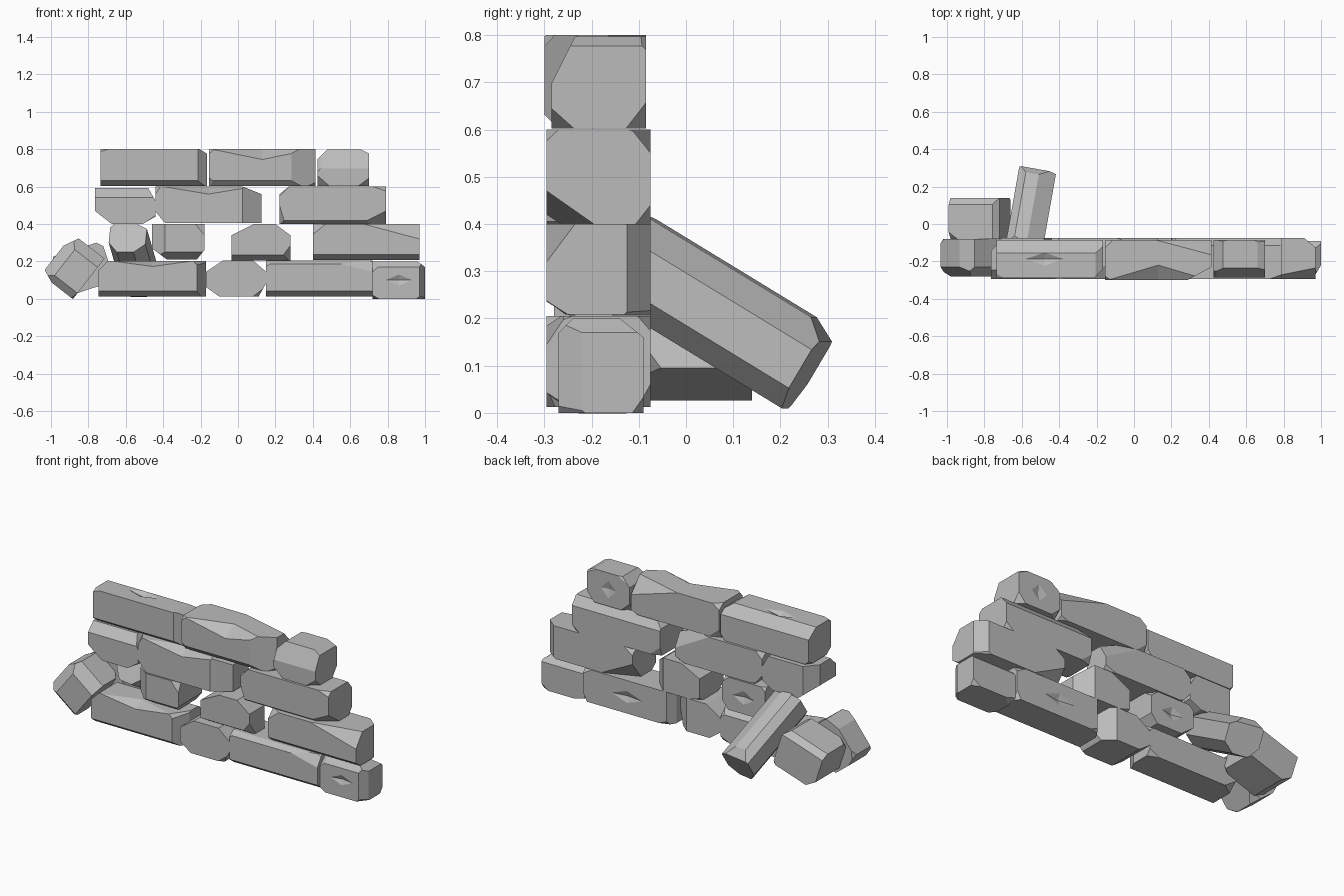
import bpy, bmesh, random
from math import radians
from mathutils import Vector

if "Cube" in bpy.data.objects:
    bpy.data.objects.remove(bpy.data.objects["Cube"])
random.seed(4)

# One grey stone colour
GREY = (0.5, 0.5, 0.5, 1)
stone_mat = bpy.data.materials.new("stone grey")
stone_mat.use_nodes = True
stone_mat.diffuse_color = GREY
shader = next(n for n in stone_mat.node_tree.nodes if n.type == "BSDF_PRINCIPLED")
shader.inputs["Base Color"].default_value = GREY
shader.inputs["Roughness"].default_value = 0.9


def add_object(name, bm):
    mesh = bpy.data.meshes.new(name)
    bm.to_mesh(mesh)
    bm.free()
    mesh.materials.append(stone_mat)
    obj = bpy.data.objects.new(name, mesh)
    bpy.context.collection.objects.link(obj)
    return obj


def slice_corner(bm, half, cut):
    """Slice off a corner, or an edge where one length is zero; signs choose which."""
    corner = Vector([h if c >= 0 else -h for h, c in zip(half, cut)])
    axis = next(i for i in range(3) if cut[i])
    corner[axis] -= cut[axis]
    normal = Vector([1 / c if c else 0 for c in cut]).normalized()
    geom = bm.verts[:] + bm.edges[:] + bm.faces[:]
    res = bmesh.ops.bisect_plane(bm, geom=geom, plane_co=corner, plane_no=normal,
                                 dist=1e-5, clear_outer=True)
    rim = [e for e in res["geom_cut"] if isinstance(e, bmesh.types.BMEdge) and e.is_boundary]
    if rim:
        bmesh.ops.edgeloop_fill(bm, edges=rim)


def chip_out(obj, half, chip):
    """Carve a shallow notch with a diamond; place is a fraction of the half size."""
    place, radius = chip
    centre = Vector([p * h for p, h in zip(place, half)])
    bm = bmesh.new()
    for axis in range(3):
        for side in (-1, 1):
            p = centre.copy()
            p[axis] += side * radius[axis]
            bm.verts.new(p)
    bmesh.ops.convex_hull(bm, input=bm.verts[:])
    bmesh.ops.recalc_face_normals(bm, faces=bm.faces[:])
    cutter = add_object("chip_cutter", bm)
    cutter.hide_render = True
    mod = obj.modifiers.new("chip", "BOOLEAN")
    mod.operation, mod.solver, mod.object = "DIFFERENCE", "EXACT", cutter
    deps = bpy.context.evaluated_depsgraph_get()
    carved = bpy.data.meshes.new_from_object(obj.evaluated_get(deps))
    obj.modifiers.clear()
    obj.data = carved
    bpy.data.objects.remove(cutter)


def stone(name, centre, size, cuts=(), chips=(), rot=(0, 0, 0), wear=0.045):
    half = Vector(size) / 2
    bm = bmesh.new()
    bmesh.ops.create_cube(bm, size=1)
    bmesh.ops.scale(bm, vec=size, verts=bm.verts[:])
    # chosen facets, then light random wear on every corner
    for cut in cuts:
        slice_corner(bm, half, cut)
    for sx in (-1, 1):
        for sy in (-1, 1):
            for sz in (-1, 1):
                r = [random.uniform(0.4, 1.3) * wear for _ in range(3)]
                slice_corner(bm, half, (sx * r[0] * 1.3, sy * r[1], sz * r[2]))
    bmesh.ops.recalc_face_normals(bm, faces=bm.faces[:])
    obj = add_object(name, bm)
    for chip in chips:
        chip_out(obj, half, chip)
    obj.location = centre
    obj.rotation_euler = [radians(a) for a in rot]
    return obj


def laid(name, x0, x1, z0, z1, cuts=(), chips=(), y0=-0.295, y1=-0.075, **kw):
    """A stone lying straight in the wall."""
    stone(name, ((x0 + x1) / 2, (y0 + y1) / 2, (z0 + z1) / 2),
          (x1 - x0, y1 - y0, z1 - z0), cuts, chips, **kw)


TOP_FRONT, TOP, FRONT, BACK = (0, -1, 1), (-0.1, 0, 1), (0, -1, 0), (0, 1, 0)
SOFT_BASE = (0, -0.04, -0.03)

# Bottom course
laid("base_long_stone_left", -0.745, -0.17, 0.012, 0.203,
     [SOFT_BASE, (0.05, -0.09, 0), (-0.05, 0, 0.05), (0.07, -0.1, 0.08), (0, 0.05, 0.03)],
     [(TOP_FRONT, (0.22, 0.07, 0.03))])
laid("base_short_stone", -0.17, 0.15, 0.012, 0.205,
     [(-0.09, 0, 0.06), (-0.07, 0, -0.05), (0.07, 0, 0.06), (0.04, 0, -0.07),
      (0.1, 0.09, 0)])
laid("base_long_stone_right", 0.15, 0.72, 0.012, 0.205,
     [(0, -0.03, 0.02), SOFT_BASE, (-0.03, 0.05, 0), (0.25, -0.04, 0.06)],
     [(BACK, (0.1, 0.015, 0.035))])
laid("base_end_stone", 0.72, 1.0, 0, 0.2,
     [(0.04, 0, 0.03), (0, -0.03, 0.03), (0, 0.05, 0.04), (0.03, -0.05, 0)],
     [(FRONT, (0.07, 0.015, 0.03))], y0=-0.27, y1=-0.09)

# Second course
laid("second_short_stone_left", -0.46, -0.18, 0.21, 0.4,
     [(-0.07, -0.05, 0), (-0.08, 0, -0.06), (0.04, 0, -0.05), (0, -0.06, -0.04)],
     [(BACK, (0.07, 0.015, 0.04))])
laid("second_short_stone_right", -0.035, 0.28, 0.205, 0.4,
     [(-0.12, 0, 0.06), (0.08, 0, 0.06), (0.06, -0.06, -0.08), (0, -0.05, -0.03),
      (0.08, 0.08, 0)])
laid("second_long_stone", 0.4, 0.97, 0.208, 0.4,
     [(0.3, -0.06, 0.08), (0, -0.04, -0.03), (0.06, 0.05, 0), (-0.2, 0.08, -0.1)])

# Third course
laid("third_short_stone", -0.765, -0.44, 0.4, 0.592,
     [(0, -0.05, 0.05), (-0.09, 0, -0.07), (0.07, 0, -0.04), (0.04, 0, 0.07),
      (-0.06, 0.07, 0)])
laid("third_long_stone_left", -0.44, 0.125, 0.405, 0.6,
     [(0.1, 0, 0.04), (0.1, -0.07, 0), (-0.05, 0, -0.06), (0.22, 0.07, 0.12)],
     [(TOP_FRONT, (0.24, 0.07, 0.04))])
laid("third_long_stone_right", 0.222, 0.792, 0.4, 0.6,
     [(-0.05, 0, 0.04), (-0.03, -0.04, -0.1), (0.14, -0.1, -0.07), (0, 0.04, 0.05),
      (0, -0.03, -0.02)])

# Top course
laid("top_long_stone_left", -0.735, -0.165, 0.602, 0.8,
     [SOFT_BASE, (0.05, -0.05, 0), (0.04, 0, 0.025), (0, 0.07, 0.05)],
     [(TOP, (0.1, 0.035, 0.02))], y0=-0.29, y1=-0.085, wear=0.03)
laid("top_long_stone_middle", -0.155, 0.415, 0.602, 0.8,
     [(0.13, -0.07, 0), (0, -0.03, -0.03), (0.08, -0.1, -0.07), (0.3, 0.08, 0.09)],
     [(TOP_FRONT, (0.27, 0.08, 0.055))], y0=-0.3, y1=-0.085)
laid("top_short_stone", 0.425, 0.7, 0.602, 0.797,
     [(-0.05, 0, 0.05), (0, -0.05, 0.1), (0.04, 0, 0.02), (-0.09, -0.06, 0.12)],
     [(BACK, (0.05, 0.012, 0.05))], y0=-0.285, y1=-0.085)

# Loose stones: one leaning out of the wall, two tumbled beside it
stone("leaning_stone", (-0.555, 0.063, 0.213), (0.2, 0.465, 0.195),
      [(0.09, 0, 0.05), (0.06, 0, -0.05), (-0.04, 0, 0.04), (-0.05, 0, -0.06),
       (0, 0.05, 0.03)], rot=(-31, 0, -10), wear=0.04)
stone("tumbled_stone_back", (-0.825, 0.03, 0.16), (0.275, 0.22, 0.225),
      [(0, 0.035, 0.03), (-0.05, 0, -0.05), (0.03, 0, 0.03)],
      rot=(0, -18, 0), wear=0.03)
stone("tumbled_stone_front", (-0.883, -0.18, 0.173), (0.275, 0.2, 0.215),
      [(0.08, 0, 0.04), (-0.03, 0, 0.07), (-0.04, -0.04, 0), (0, -0.05, 0.06),
       (0.06, -0.05, 0)], rot=(0, -52, 0), wear=0.045)
